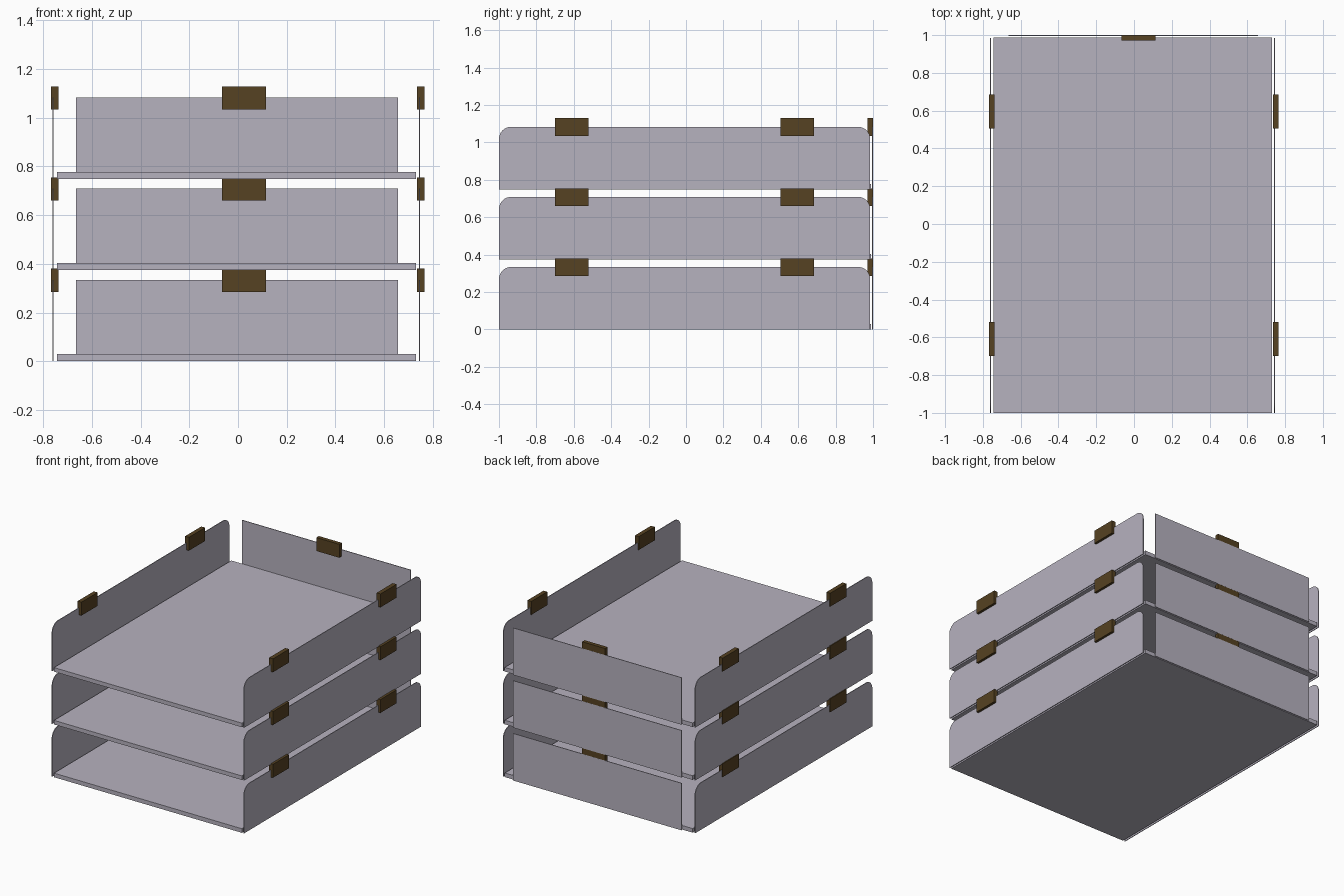
import bpy
import bmesh
import math

if "Cube" in bpy.data.objects:
    bpy.data.objects.remove(bpy.data.objects["Cube"])


def make_material(name, rgb):
    mat = bpy.data.materials.new(name)
    mat.use_nodes = True
    mat.diffuse_color = (*rgb, 1)
    mat.node_tree.nodes["Principled BSDF"].inputs["Base Color"].default_value = (*rgb, 1)
    return mat


grey = make_material("pale grey", (0.47, 0.445, 0.52))
brown = make_material("dark brown", (0.093, 0.054, 0.016))


def finish(name, bm, mat):
    bmesh.ops.recalc_face_normals(bm, faces=bm.faces)
    mesh = bpy.data.meshes.new(name)
    bm.to_mesh(mesh)
    bm.free()
    mesh.materials.append(mat)
    obj = bpy.data.objects.new(name, mesh)
    bpy.context.collection.objects.link(obj)
    return obj


def box(name, x, y, z, mat):
    """Box from (low, high) ranges on each axis."""
    bm = bmesh.new()
    bmesh.ops.create_cube(bm, size=1)
    for v in bm.verts:
        for axis, (low, high) in enumerate((x, y, z)):
            v.co[axis] = low if v.co[axis] < 0 else high
    return finish(name, bm, mat)


def side_panel(name, x, y, z, radius, thickness):
    """Thin upright panel with both top corners rounded."""
    outline = [(y[0], z[0]), (y[1], z[0])]
    steps = 8
    for cy, start in ((y[1] - radius, 0), (y[0] + radius, math.pi / 2)):
        for i in range(steps + 1):
            a = start + i * math.pi / 2 / steps
            outline.append((cy + radius * math.cos(a), z[1] - radius + radius * math.sin(a)))
    bm = bmesh.new()
    face = bm.faces.new([bm.verts.new((x - thickness / 2, py, pz)) for py, pz in outline])
    result = bmesh.ops.extrude_face_region(bm, geom=[face])
    new_verts = [g for g in result["geom"] if isinstance(g, bmesh.types.BMVert)]
    bmesh.ops.translate(bm, verts=new_verts, vec=(thickness, 0, 0))
    # extruding keeps the first cap only when it is still linked
    if not face.is_valid:
        bmesh.ops.holes_fill(bm, edges=bm.edges)
    return finish(name, bm, grey)


# Three identical stacked trays
height = 0.334
for tier, label in enumerate(("bottom", "middle", "top")):
    z = tier * 0.3745
    clip_z = (z + 0.285, z + 0.38)

    # Floor and back wall
    box(label + "_tray_floor", (-0.744, 0.731), (-1, 0.988), (z, z + 0.029), grey)
    box(label + "_back_panel", (-0.665, 0.656), (0.995, 1), (z, z + height), grey)
    box(label + "_back_clip", (-0.065, 0.115), (0.971, 0.9995), clip_z, brown)

    # Side walls, each with two clips
    for side, panel_x, clip_x in (("right", -0.76, -0.753), ("left", 0.745, 0.75)):
        side_panel(f"{label}_{side}_panel", panel_x, (-1, 0.985), (z, z + height), 0.065, 0.005)
        for place, y in (("front", -0.61), ("rear", 0.595)):
            box(f"{label}_{side}_{place}_clip", (clip_x - 0.015, clip_x + 0.015),
                (y - 0.09, y + 0.09), clip_z, brown)
